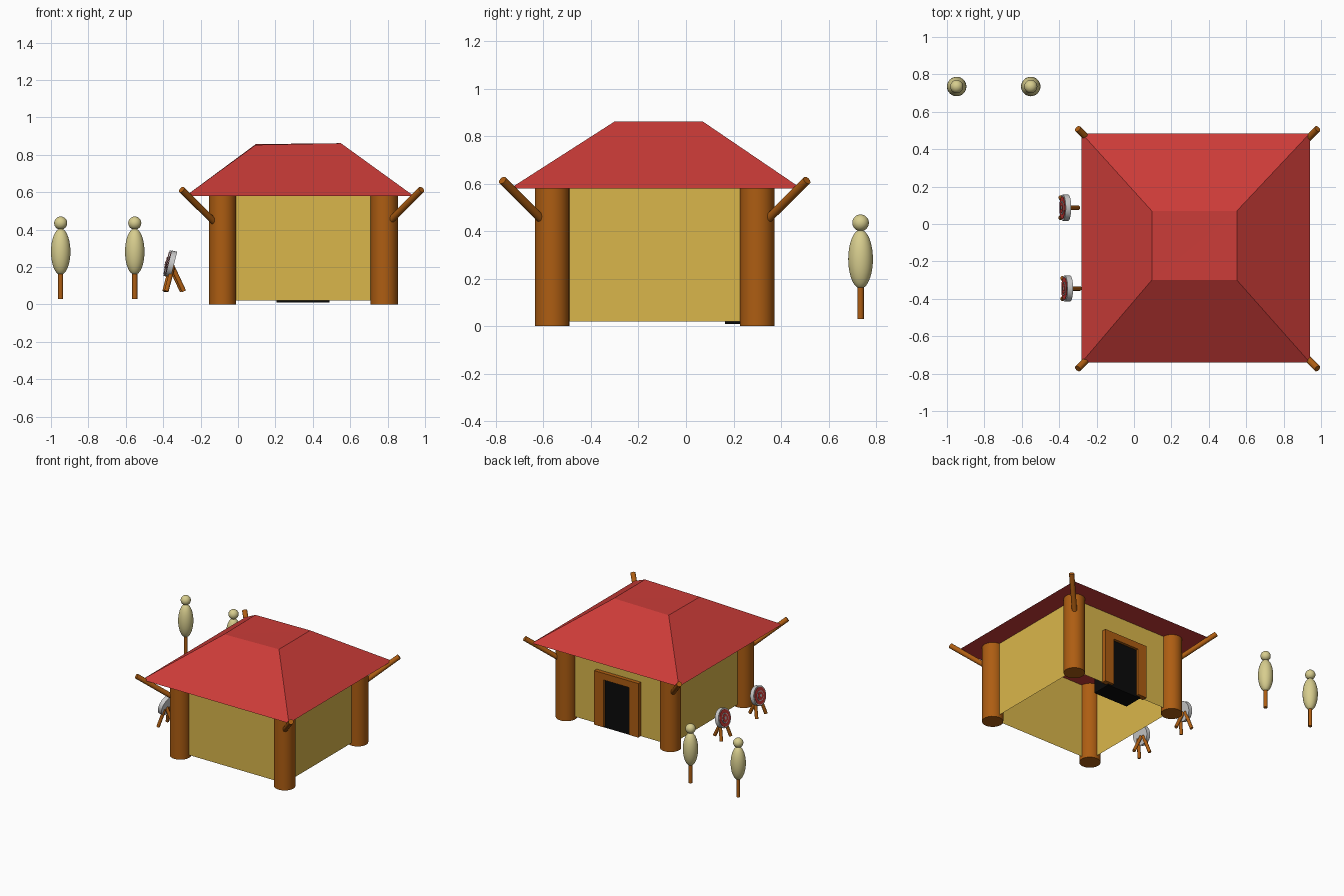
import bpy, bmesh, math
from mathutils import Vector, Matrix

if "Cube" in bpy.data.objects:
    bpy.data.objects.remove(bpy.data.objects["Cube"])


def mat(name, rgb):
    m = bpy.data.materials.new(name)
    m.diffuse_color = (*rgb, 1)
    m.use_nodes = True
    m.node_tree.nodes["Principled BSDF"].inputs["Base Color"].default_value = m.diffuse_color
    return m


RED = mat("red", (0.6, 0.045, 0.04))
YELLOW = mat("yellow", (0.7, 0.47, 0.07))
WOOD = mat("wood", (0.42, 0.11, 0.006))
BLACK = mat("black", (0.003, 0.003, 0.003))
STRAW = mat("straw", (0.68, 0.61, 0.27))
GREY = mat("grey", (0.6, 0.6, 0.62))


def add(name, bm, material, smooth=False):
    bmesh.ops.recalc_face_normals(bm, faces=bm.faces)
    mesh = bpy.data.meshes.new(name)
    bm.to_mesh(mesh)
    bm.free()
    mesh.materials.append(material)
    ob = bpy.data.objects.new(name, mesh)
    bpy.context.collection.objects.link(ob)
    if smooth:
        bpy.ops.object.select_all(action='DESELECT')
        ob.select_set(True)
        bpy.context.view_layer.objects.active = ob
        bpy.ops.object.shade_smooth_by_angle(angle=math.radians(40))
    return ob


def box(name, lo, hi, material):
    lo, hi = Vector(lo), Vector(hi)
    bm = bmesh.new()
    m = Matrix.Translation((lo + hi) / 2) @ Matrix.Diagonal((*(hi - lo), 1))
    bmesh.ops.create_cube(bm, size=1, matrix=m)
    return add(name, bm, material)


def rod(name, a, b, r, material, sides=24):
    a, b = Vector(a), Vector(b)
    bm = bmesh.new()
    m = Matrix.Translation((a + b) / 2) @ (b - a).to_track_quat('Z', 'Y').to_matrix().to_4x4()
    bmesh.ops.create_cone(bm, cap_ends=True, segments=sides, radius1=r, radius2=r,
                          depth=(b - a).length, matrix=m)
    return add(name, bm, material, True)


def ball(name, c, size, material):
    bm = bmesh.new()
    bmesh.ops.create_uvsphere(bm, u_segments=32, v_segments=20, radius=1,
                              matrix=Matrix.Translation(c) @ Matrix.Diagonal((*size, 1)))
    return add(name, bm, material, True)


# Walls: an open ring of four sheets, no floor
CX, CY, H = 0.35, -0.132, 0.432
bm = bmesh.new()
corners = [(CX + sx * H, CY + sy * H) for sx, sy in ((-1, -1), (1, -1), (1, 1), (-1, 1))]
low = [bm.verts.new((x, y, 0.02)) for x, y in corners]
high = [bm.verts.new((x, y, 0.585)) for x, y in corners]
for i in range(4):
    j = (i + 1) % 4
    bm.faces.new((low[i], low[j], high[j], high[i]))
add("walls", bm, YELLOW)

# Corner pillars and the diagonal poles poking past the eaves
for sx in (-1, 1):
    for sy in (-1, 1):
        px, py = CX + sx * H, CY + sy * H
        rod("pillar", (px, py, 0), (px, py, 0.59), 0.0725, WOOD, 32)
        rod("roof_pole", (0.34 + sx * 0.47, CY + sy * 0.47, 0.444),
            (0.34 + sx * 0.641, CY + sy * 0.641, 0.614), 0.018, WOOD, 16)

# Roof: truncated pyramid with a slightly sloped top
bm = bmesh.new()
base = [bm.verts.new((x, y, 0.58)) for x, y in
        ((-0.28, -0.74), (0.94, -0.74), (0.94, 0.485), (-0.28, 0.485))]
top = [bm.verts.new(p) for p in ((0.095, -0.30, 0.853), (0.55, -0.30, 0.862),
                                 (0.55, 0.07, 0.862), (0.095, 0.07, 0.857))]
bm.faces.new(base[::-1])
bm.faces.new((top[0], top[1], top[2]))
bm.faces.new((top[0], top[2], top[3]))
for i in range(4):
    j = (i + 1) % 4
    bm.faces.new((base[i], base[j], top[j], top[i]))
add("roof", bm, RED)

# Doorway on the back wall
box("door_opening", (0.205, 0.165, 0.01), (0.49, 0.31, 0.38), BLACK)
box("door_jamb_left", (0.165, 0.29, 0.02), (0.24, 0.33, 0.375), WOOD)
box("door_jamb_right", (0.455, 0.29, 0.02), (0.53, 0.33, 0.375), WOOD)
box("door_lintel", (0.165, 0.29, 0.375), (0.53, 0.33, 0.425), WOOD)

# Training dummies
for x in (-0.948, -0.552):
    rod("dummy_post", (x, 0.735, 0.03), (x, 0.735, 0.2), 0.0135, WOOD, 16)
    ball("dummy_body", (x, 0.735, 0.282), (0.052, 0.052, 0.124), STRAW)
    ball("dummy_head", (x, 0.735, 0.435), (0.035, 0.035, 0.035), STRAW)

# Archery targets on tripods, facing -x and leaning back
n = Vector((-math.cos(math.radians(14)), 0, math.sin(math.radians(14))))
for x, y in ((-0.367, 0.087), (-0.357, -0.345)):
    c = Vector((x, y, 0.217))
    rod("target_disc", c - n * 0.015, c + n * 0.015, 0.07, GREY, 32)
    for k, (r, m) in enumerate(((0.06, RED), (0.036, GREY), (0.029, RED), (0.011, GREY))):
        rod("target_ring", c + n * 0.01, c + n * (0.018 + 0.002 * k), r, m, 32)
    for s in (-1, 1):
        rod("target_front_leg", (x - 0.026, y + s * 0.055, 0.07),
            (x + 0.008, y + s * 0.025, 0.2), 0.012, WOOD, 12)
    rod("target_back_leg", (x + 0.068, y, 0.07), (x + 0.005, y, 0.205), 0.012, WOOD, 12)
